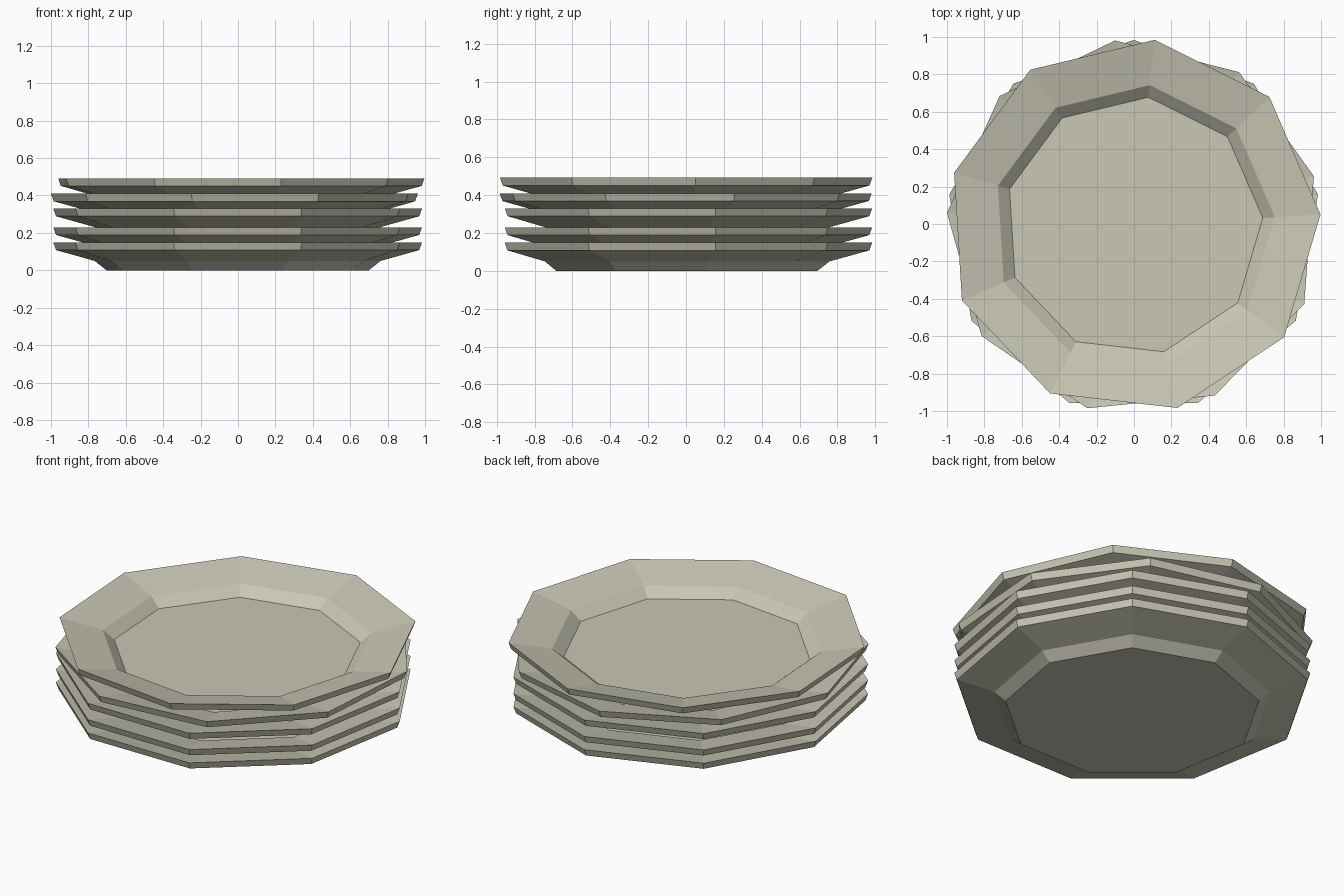
import bpy, bmesh
from math import radians, cos, sin

if "Cube" in bpy.data.objects:
    bpy.data.objects.remove(bpy.data.objects["Cube"])

SIDES = 9
# plate profile (radius, height): underside, rim edge, then upper side
PROFILE = [(0.712, 0.0), (0.776, 0.05), (0.986, 0.108),
           (1.001, 0.149), (0.757, 0.095), (0.692, 0.042)]
# stacked plates: centre y, base height, turn in degrees
STACK = [(-0.017, 0.0, 10), (-0.017, 0.081, 10), (-0.017, 0.181, 10),
         (-0.015, 0.261, 15.7), (-0.01, 0.343, 3.5)]

glaze = bpy.data.materials.new("glaze")
glaze.diffuse_color = (0.58, 0.57, 0.46, 1)
glaze.use_nodes = True
glaze.node_tree.nodes["Principled BSDF"].inputs["Base Color"].default_value = glaze.diffuse_color


def make_plate(name, y, z, turn):
    bm = bmesh.new()
    rings = []
    for r, h in PROFILE:
        angles = [radians(turn + 360 * i / SIDES) for i in range(SIDES)]
        rings.append([bm.verts.new((r * cos(a), r * sin(a), h)) for a in angles])
    # walls between neighbouring rings
    for low, high in zip(rings, rings[1:]):
        for i in range(SIDES):
            j = (i + 1) % SIDES
            bm.faces.new((low[i], low[j], high[j], high[i]))
    # foot and well floor
    bm.faces.new(rings[0][::-1])
    bm.faces.new(rings[-1])
    bmesh.ops.recalc_face_normals(bm, faces=bm.faces)
    mesh = bpy.data.meshes.new(name)
    bm.to_mesh(mesh)
    bm.free()
    mesh.materials.append(glaze)
    plate = bpy.data.objects.new(name, mesh)
    plate.location = (-0.002, y, z)
    bpy.context.collection.objects.link(plate)


for n, (y, z, turn) in enumerate(STACK, 1):
    make_plate(f"plate_{n}", y, z, turn)
